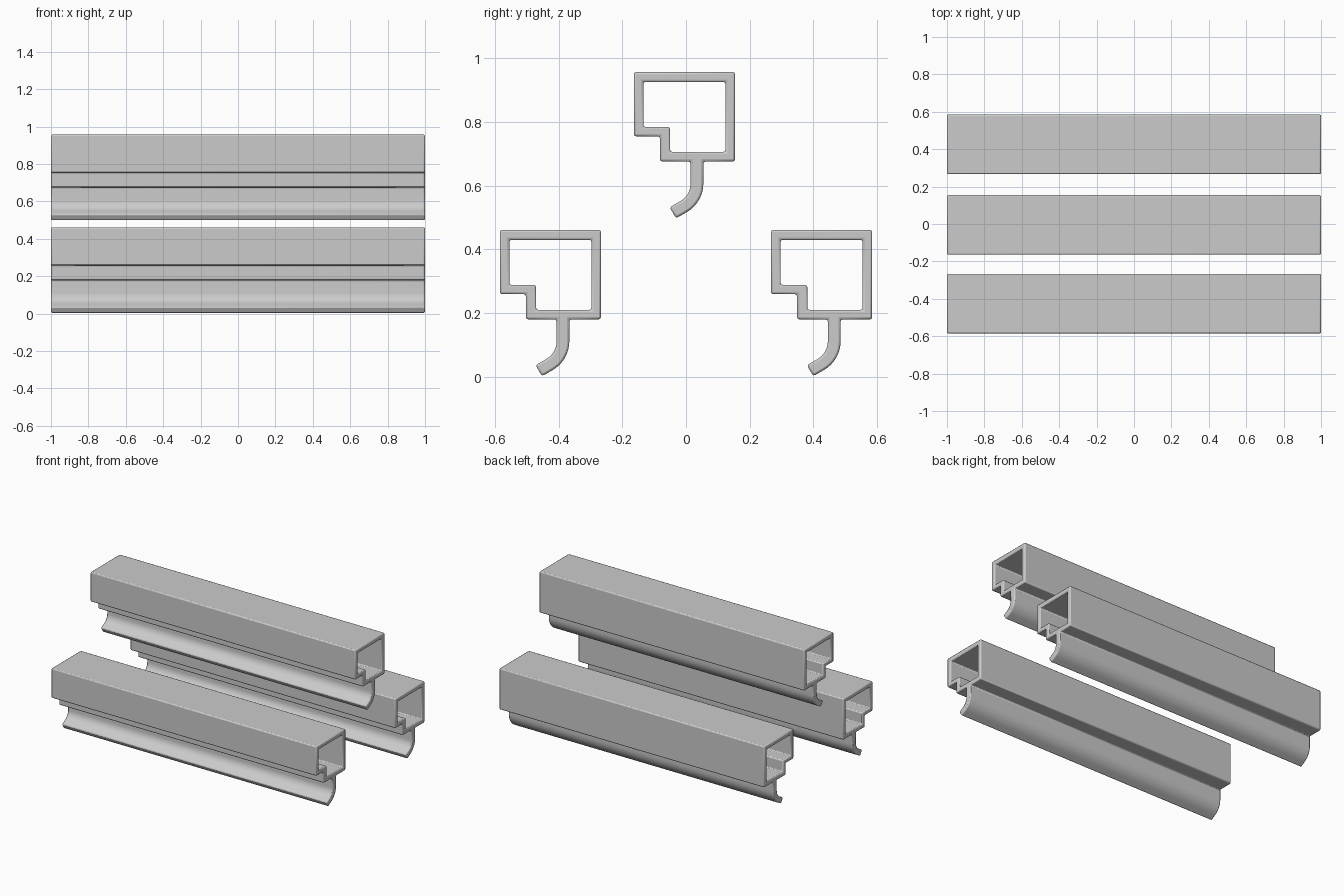
import bpy, bmesh
from math import sin, cos, radians, pi
from mathutils import Vector

if "Cube" in bpy.data.objects:
    bpy.data.objects.remove(bpy.data.objects["Cube"])

HALF = 1.0   # half the rail length

# Hollow stepped box: matching outer and inner corners, as (y, z)
OUTER = [(0.151, 0.678), (0.151, 0.957), (-0.167, 0.957),
         (-0.167, 0.755), (-0.085, 0.755), (-0.085, 0.676)]
INNER = [(0.121, 0.706), (0.121, 0.926), (-0.137, 0.926),
         (-0.137, 0.784), (-0.053, 0.784), (-0.053, 0.706)]
OUTER[0] = (0.151, 0.676)


def hook_outline():
    """Hanging lip: straight neck, 60 degree bend, short straight tip."""
    neck, r, half, tip = 0.0315, 0.084, 0.020, 0.039
    cy, cz = neck - r, 0.607
    left, right = [(neck - half, 0.676)], [(neck + half, 0.676)]
    for i in range(9):
        a = radians(60) * i / 8
        for side, rad in ((left, r - half), (right, r + half)):
            side.append((cy + rad * cos(a), cz - rad * sin(a)))
    for side in (left, right):
        y, z = side[-1]
        side.append((y - tip * sin(pi / 3), z - tip * cos(pi / 3)))
    return left + right[::-1]


def make_rail(name, y, z):
    bm = bmesh.new()
    out = [bm.verts.new((-HALF, *p)) for p in OUTER]
    inn = [bm.verts.new((-HALF, *p)) for p in INNER]
    hook = [bm.verts.new((-HALF, *p)) for p in hook_outline()]
    # End profile: five wall quads, and one floor face that includes the hook
    for i in range(5):
        bm.faces.new((out[i], out[i + 1], inn[i + 1], inn[i]))
    bm.faces.new([out[5]] + hook + [out[0], inn[0], inn[5]])
    # Extrude along the length
    res = bmesh.ops.extrude_face_region(bm, geom=bm.faces[:], use_keep_orig=True)
    moved = [g for g in res["geom"] if isinstance(g, bmesh.types.BMVert)]
    bmesh.ops.translate(bm, verts=moved, vec=Vector((2 * HALF, 0, 0)))
    bmesh.ops.recalc_face_normals(bm, faces=bm.faces[:])
    mesh = bpy.data.meshes.new(name)
    bm.to_mesh(mesh)
    bm.free()
    ob = bpy.data.objects.new(name, mesh)
    bpy.context.collection.objects.link(ob)
    ob.location = (0, y, z)
    # Softened edges
    bev = ob.modifiers.new("soft_edges", "BEVEL")
    bev.width = 0.007
    bev.segments = 2
    bev.limit_method = "ANGLE"
    bev.angle_limit = radians(30)
    bpy.ops.object.select_all(action="DESELECT")
    ob.select_set(True)
    bpy.context.view_layer.objects.active = ob
    bpy.ops.object.shade_smooth_by_angle(angle=radians(30))
    return ob


# One raised rail between two lower ones
make_rail("upper_rail", 0.003, 0)
make_rail("front_rail", -0.418, -0.496)
make_rail("back_rail", 0.434, -0.496)
